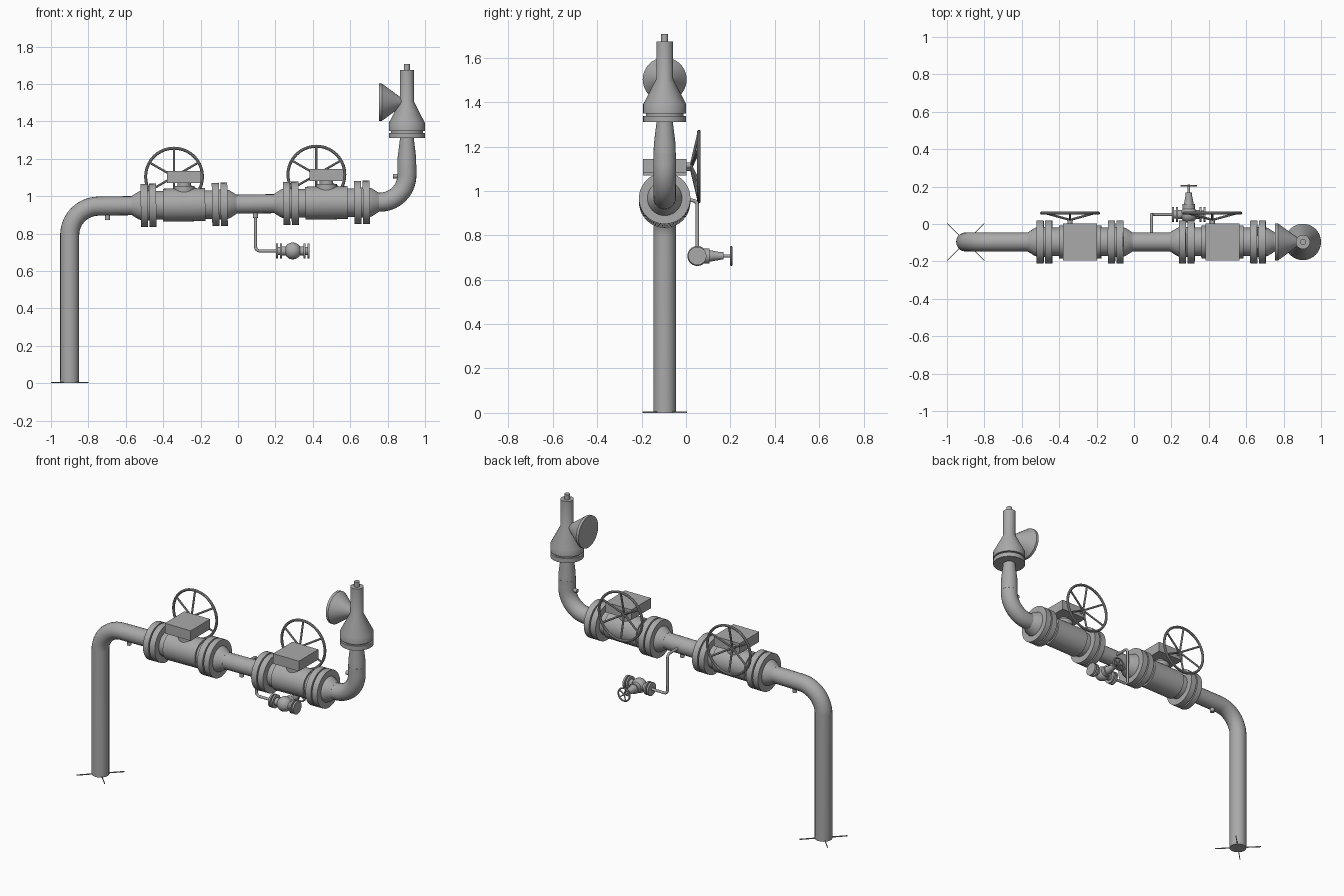
import bpy
import bmesh
from math import radians, pi, cos, sin, tan
from mathutils import Vector

if "Cube" in bpy.data.objects:
    bpy.data.objects.remove(bpy.data.objects["Cube"])

steel = bpy.data.materials.new("grey_steel")
steel.use_nodes = True
GREY = (0.4, 0.4, 0.4, 1)
steel.diffuse_color = GREY
steel.node_tree.nodes["Principled BSDF"].inputs["Base Color"].default_value = GREY

X, Y, Z = Vector((1, 0, 0)), Vector((0, 1, 0)), Vector((0, 0, 1))
PIPE_Y = -0.096
PIPE_R = 0.051
RISER_X = 0.903
RUN = Vector((1, 0, 0.014)).normalized()      # the run climbs slightly


def on_run(x, dy=0, dz=0):
    return Vector((x, PIPE_Y + dy, 0.957 + 0.014 * x + dz))


def finish(ob):
    ob.data.materials.clear()
    ob.data.materials.append(steel)
    bpy.ops.object.select_all(action='DESELECT')
    ob.select_set(True)
    bpy.context.view_layer.objects.active = ob
    bpy.ops.object.shade_smooth_by_angle(angle=radians(30))
    return ob


def mesh_object(name, bm):
    bmesh.ops.recalc_face_normals(bm, faces=bm.faces)
    me = bpy.data.meshes.new(name)
    bm.to_mesh(me)
    bm.free()
    ob = bpy.data.objects.new(name, me)
    bpy.context.collection.objects.link(ob)
    return finish(ob)


def lathe(name, origin, axis, profile, sides=40):
    """Capped solid of revolution from (distance, radius) pairs."""
    bm = bmesh.new()
    rot = Vector(axis).to_track_quat('Z', 'Y')
    rings = []
    for d, r in profile:
        rings.append([bm.verts.new(Vector(origin) + rot @ Vector(
            (r * cos(2 * pi * i / sides), r * sin(2 * pi * i / sides), d)))
            for i in range(sides)])
    for a, b in zip(rings, rings[1:]):
        for i in range(sides):
            j = (i + 1) % sides
            bm.faces.new((a[i], a[j], b[j], b[i]))
    bm.faces.new(rings[0])
    bm.faces.new(rings[-1])
    return mesh_object(name, bm)


def box(name, centre, size, turn=0):
    bpy.ops.mesh.primitive_cube_add(size=1, location=centre, rotation=(0, 0, turn))
    ob = bpy.context.object
    ob.name = name
    ob.scale = size
    return finish(ob)


def pipe(name, corners, radius, bend, steps=14):
    """Round pipe along corners, each inner corner filleted by the bend radius."""
    corners = [Vector(c) for c in corners]
    pts = [corners[0]]
    for p, c, n in zip(corners, corners[1:], corners[2:]):
        u, v = (p - c).normalized(), (n - c).normalized()
        half = u.angle(v) / 2
        mid = c + (u + v).normalized() * bend / sin(half)
        start = c + u * bend / tan(half) - mid
        end = c + v * bend / tan(half) - mid
        sweep = start.angle(end)
        for i in range(steps + 1):
            t = i / steps
            pts.append(mid + (start * sin((1 - t) * sweep) + end * sin(t * sweep)) / sin(sweep))
    pts.append(corners[-1])
    cu = bpy.data.curves.new(name, 'CURVE')
    cu.dimensions = '3D'
    cu.bevel_depth = radius
    cu.bevel_resolution = 8
    cu.use_fill_caps = True
    sp = cu.splines.new('POLY')
    sp.points.add(len(pts) - 1)
    for q, co in zip(sp.points, pts):
        q.co = (*co, 1)
    ob = bpy.data.objects.new(name, cu)
    bpy.context.collection.objects.link(ob)
    bpy.ops.object.select_all(action='DESELECT')
    ob.select_set(True)
    bpy.context.view_layer.objects.active = ob
    bpy.ops.object.convert(target='MESH')
    return finish(bpy.context.object)


def handwheel(name, hub, radius, dish, tube, spokes):
    """Wheel facing +y, with its rim set out from the hub by dish."""
    rim = hub + Y * dish
    bpy.ops.mesh.primitive_torus_add(location=rim, rotation=(pi / 2, 0, 0), major_segments=40,
                                     minor_segments=10, major_radius=radius, minor_radius=tube)
    bpy.context.object.name = name + "_rim"
    finish(bpy.context.object)
    for i in range(spokes):
        a = 2 * pi * (i + 0.5) / spokes
        arm = Vector((cos(a) * radius, dish, sin(a) * radius))
        lathe(name + "_spoke", hub, arm, [(0, tube * 0.75), (arm.length, tube * 0.75)], 10)


# Main pipework: inlet standpipe, run and outlet elbow
LEFT, RIGHT = -0.288, 0.473
pipe("inlet_pipe", [(-0.9, PIPE_Y, 0), on_run(-0.9), on_run(-0.53)], PIPE_R, 0.155)
pipe("middle_pipe", [on_run(-0.08), on_run(0.26)], PIPE_R, 0.1)
pipe("outlet_elbow", [on_run(0.69), on_run(RISER_X), (RISER_X, PIPE_Y, 1.17)], PIPE_R, 0.145)

# Ground cross under the standpipe
for k in (1, -1):
    box("ground_cross", (-0.9, PIPE_Y, 0.003), (0.28, 0.004, 0.006), k * pi / 4)


# Main valves with flanges, gearbox and handwheel
def main_valve(name, x):
    for s in (-1, 1):
        axis = RUN * s
        lathe(name + "_inner_flange", on_run(x), axis,
              [(0.1, 0.076), (0.149, 0.076), (0.149, 0.116), (0.187, 0.116), (0.187, 0.08),
               (0.196, 0.08)])
        lathe(name + "_outer_flange", on_run(x), axis,
              [(0.187, 0.08), (0.195, 0.08), (0.195, 0.116), (0.232, 0.116), (0.232, 0.078),
               (0.244, 0.074), (0.28, PIPE_R)])
    lathe(name + "_body", on_run(x), RUN, [(-0.113, 0.088), (0.113, 0.088)])
    lathe(name + "_stem", on_run(x), Z,
          [(0, 0.055), (0.1, 0.055), (0.1, 0.036), (0.13, 0.036)])
    box(name + "_gearbox", on_run(x, 0, 0.149), (0.182, 0.196, 0.064))
    hub = on_run(x - 0.054, 0.118, 0.152)
    lathe(name + "_shaft", hub - Y * 0.05, Y, [(0, 0.014), (0.056, 0.014)], 20)
    handwheel(name + "_wheel", hub, 0.152, 0.036, 0.008, 6)


main_valve("left_valve", LEFT)
main_valve("right_valve", RIGHT)

# Small drain and gauge stubs
for sx in (-0.698, 0.094):
    lathe("drain_stub", on_run(sx), -Z, [(0, 0.013), (0.074, 0.013)], 16)
lathe("riser_stub", (0.88, PIPE_Y, 1.107), -X, [(0, 0.012), (0.05, 0.012)], 16)

# Relief head on the riser
HEAD = (RISER_X, PIPE_Y, 0)
lathe("riser_reducer", HEAD, Z,
      [(1.12, PIPE_R), (1.21, 0.049), (1.3, 0.038), (1.31, 0.038), (1.31, 0.097),
       (1.338, 0.097), (1.338, 0.085), (1.348, 0.085)])
lathe("relief_head", HEAD, Z,
      [(1.348, 0.097), (1.39, 0.097), (1.505, 0.038), (1.674, 0.038), (1.674, 0.016),
       (1.706, 0.016)])
lathe("relief_outlet", (0.754, PIPE_Y, 1.502), X, [(0, 0.099), (0.016, 0.099), (0.135, 0.012)])

# Drain line leading to the small valve
VY, VZ = 0.051, 0.707
pipe("drain_line", [on_run(0.094), (0.094, VY, 0.957), (0.094, VY, VZ), (0.21, VY, VZ)],
     0.008, 0.022, 6)

# Small valve with bonnet and handwheel
SMALL = Vector((0.293, VY, VZ))
for s in (-1, 1):
    lathe("small_flange", SMALL, X * s,
          [(0, 0.024), (0.058, 0.024), (0.058, 0.041), (0.069, 0.041), (0.069, 0.022),
           (0.078, 0.022), (0.078, 0.041), (0.09, 0.041)], 24)
bpy.ops.mesh.primitive_uv_sphere_add(segments=24, ring_count=14, radius=0.045, location=SMALL)
bpy.context.object.name = "small_valve_body"
finish(bpy.context.object)
lathe("small_bonnet", SMALL, Y,
      [(0, 0.033), (0.056, 0.033), (0.056, 0.026), (0.105, 0.017), (0.118, 0.017),
       (0.118, 0.007), (0.159, 0.007)], 24)
handwheel("small_wheel", SMALL + Y * 0.152, 0.04, 0.001, 0.005, 5)
